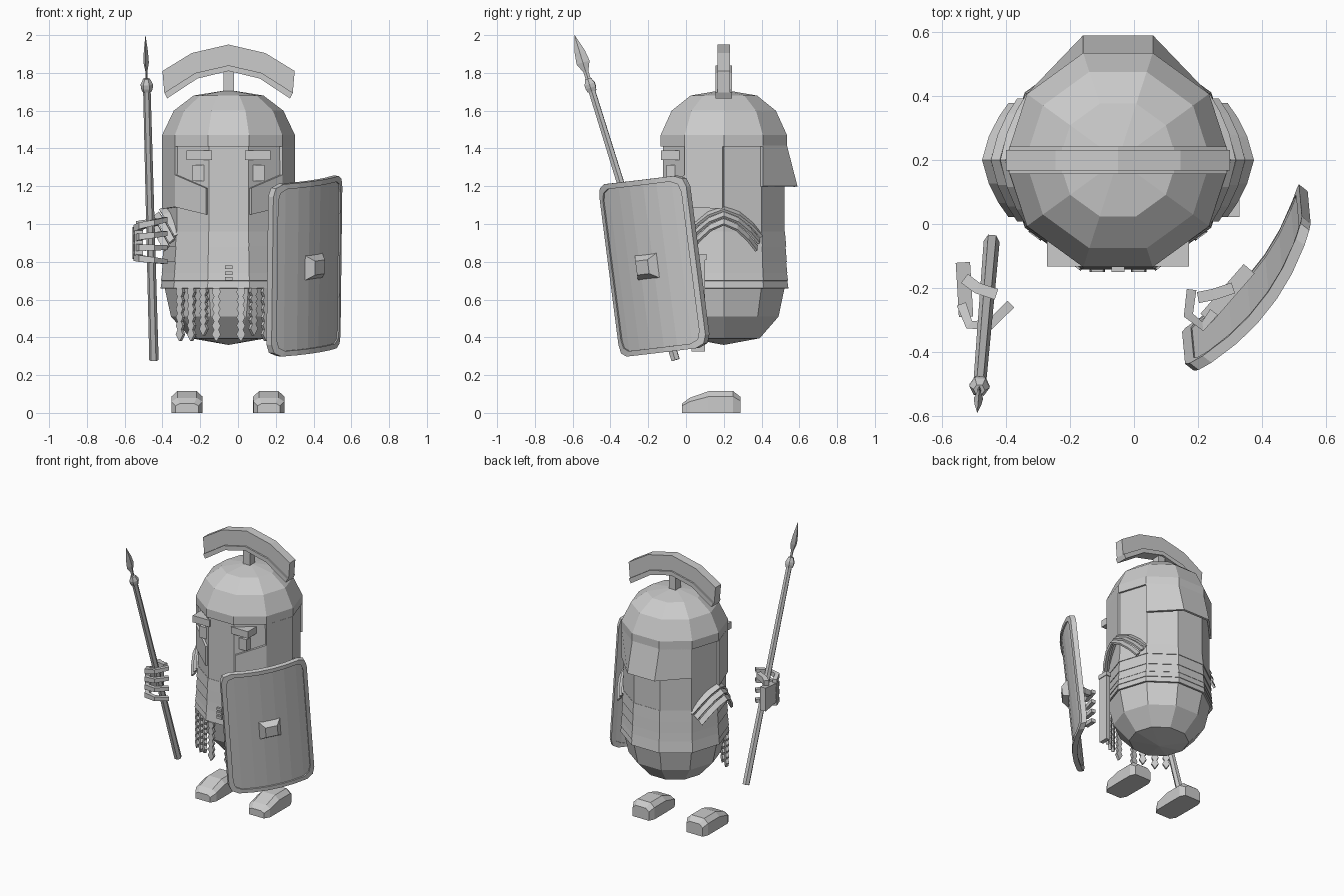
import bpy, math
from mathutils import Vector, Matrix

if "Cube" in bpy.data.objects:
    bpy.data.objects.remove(bpy.data.objects["Cube"])

CX, CY = -0.05, 0.2          # axis of the capsule body


def mesh(name, verts, faces, thick=0, offset=-1):
    me = bpy.data.meshes.new(name)
    me.from_pydata([tuple(v) for v in verts], [], faces)
    ob = bpy.data.objects.new(name, me)
    bpy.context.collection.objects.link(ob)
    bpy.context.view_layer.objects.active = ob
    ob.select_set(True)
    bpy.ops.object.mode_set(mode='EDIT')
    bpy.ops.mesh.select_all(action='SELECT')
    bpy.ops.mesh.normals_make_consistent(inside=False)
    bpy.ops.object.mode_set(mode='OBJECT')
    ob.select_set(False)
    if thick:
        m = ob.modifiers.new("thickness", 'SOLIDIFY')
        m.thickness, m.offset = thick, offset
    return ob


def lathe(name, profile, n=10, m=Matrix.Translation((CX, CY, 0)), sx=1, caps=True, thick=0):
    verts, faces = [], []
    for r, z in profile:
        for k in range(n):
            a = 2 * math.pi * k / n
            verts.append(m @ Vector((sx * r * math.cos(a), r * math.sin(a), z)))
    for i in range(len(profile) - 1):
        for k in range(n):
            j = (k + 1) % n
            faces.append((i*n + k, i*n + j, i*n + n + j, i*n + n + k))
    if caps:
        faces += [tuple(range(n)), tuple(range(len(verts) - n, len(verts)))]
    return mesh(name, verts, faces, thick)


def box(name, c, s, top=1.0, rot=None):
    v = []
    for z, k in ((-.5, 1), (.5, top)):
        for x, y in ((-.5, -.5), (.5, -.5), (.5, .5), (-.5, .5)):
            p = Vector((x * s[0] * k, y * s[1] * k, z * s[2]))
            v.append((rot @ p if rot else p) + Vector(c))
    return mesh(name, v, [(0, 3, 2, 1), (4, 5, 6, 7), (0, 1, 5, 4), (1, 2, 6, 5), (2, 3, 7, 6), (3, 0, 4, 7)])


def bridge(name, sections, closed=False):
    """Join equal-length cross-sections into a solid (or a closed ring)."""
    n, m = len(sections[0]), len(sections)
    faces = []
    for i in range(m if closed else m - 1):
        a, b = i * n, (i + 1) % m * n
        faces += [(a + k, a + (k+1) % n, b + (k+1) % n, b + k) for k in range(n)]
    if not closed:
        faces += [tuple(range(n)), tuple(range((m-1) * n, m * n))]
    return mesh(name, [p for s in sections for p in s], faces)


def around(deg, r, z):
    a = math.radians(deg)
    return Vector((CX + r * math.cos(a), CY + r * math.sin(a), z))


# Body capsule and helmet dome
lathe("body", [(.001, .36), (.2, .395), (.305, .51), (.338, .66), (.338, 1.45)])
lathe("helmet", [(.352, 1.41), (.352, 1.47), (.29, 1.6), (.185, 1.68), (.001, 1.71)])

# Flared neck guard
top = [around(a, .352, 1.415) for a in (36, 72, 108, 144)]
low = [around(36, .352, 1.2), Vector((CX + .109, .59, 1.2)), Vector((CX - .109, .59, 1.2)), around(144, .352, 1.2)]
mesh("neck_guard", top + low, [(i, i+1, i+5, i+4) for i in range(3)], .015)

# Cheek guards, brows and eyes on both sides
for side, s in (("left", -1), ("right", 1)):
    def ring(deg, z, s=s):
        p = around(deg, .352, z)
        return Vector((CX + s * (p.x - CX), p.y, z))
    a, b, c = -1, -36, -70
    mesh("cheek_guard_" + side,
         [ring(a, 1.41), ring(b, 1.41), ring(b, 1.09), ring(a, 1.08), ring(b, 1.26), ring(c, 1.19), ring(c, 1.05)],
         [(0, 1, 4, 2, 3), (4, 5, 6, 2)], .015)
    box("brow_" + side, (CX + s * .155, -.08, 1.365), (.135, .105, .05))
    box("eye_" + side, (CX + s * .15, -.065, 1.27), (.083, .075, .083))

# Crest with holder and post
def arch(name, outer, inner, w):
    secs = []
    for (x, z), (x2, z2) in zip(outer, inner):
        secs.append([(CX + x, CY - w, z), (CX + x, CY + w, z), (CX + x2, CY + w, z2), (CX + x2, CY - w, z2)])
    bridge(name, secs)

def sym(pts):
    return [(-x, z) for x, z in pts] + [(x, z) for x, z in reversed(pts[:-1])]

rim_top = sym([(.34, 1.695), (.175, 1.8), (0, 1.84)])
arch("crest", sym([(.35, 1.81), (.195, 1.905), (0, 1.95)]), rim_top, .032)
arch("crest_holder", rim_top, sym([(.325, 1.665), (.165, 1.77), (0, 1.81)]), .043)
box("crest_post", (CX, CY, 1.755), (.055, .06, .13))

# Overlapping armour bands and buckles
for i, (z0, z1, r) in enumerate([(.66, .70, .36), (.70, .74, .358), (.74, .80, .354), (.80, .88, .351), (.88, .95, .348)]):
    lathe(f"armour_band_{i}", [(r, z0), (r - .008, z1 + .01)], caps=False, thick=.012)
for z in (.71, .74, .77):
    box("belt_buckle", (CX, -.142, z), (.04, .015, .018))

# Beaded apron straps
for s in (-1, 1):
    for i, (d, end) in enumerate(((.065, .38), (.13, .41), (.195, .38), (.255, .38))):
        y = -.14 if d < .109 else -.14 + (d - .109) * .75
        rot = Matrix.Rotation(0 if d < .109 else s * .64, 3, 'Z')
        n = 5
        prof = [(.66, .018)]
        for k in range(n):
            z = .66 - (k + .5) * (.6 - end) / n
            prof += [(z, .023), (z - (.6 - end) / n / 2, .012)]
        prof += [(end + .035, .024), (end, .002)]
        secs = [[rot @ Vector((x, yy, 0)) + Vector((CX + s * d, y, z))
                 for x, yy in ((-w, -.01), (w, -.01), (w, .01), (-w, .01))] for z, w in prof]
        bridge("apron_strap", secs)

# Layered shoulder plates
half = [(-.2, .08, .14), (-.15, .05, .085), (-.08, .02, .03), (0, 0, 0)]
curve = half + [(-y, dx, dz) for y, dx, dz in reversed(half[:-1])]
edges = [(.33, 1.09), (.365, 1.06), (.393, 1.025), (.42, .985)]
for s in (-1, 1):
    for k in range(3):
        v = []
        for (ax, az), lift in ((edges[k], 0), (edges[k + 1], .012)):
            v += [(CX + s * (ax - dx), CY + y * (1 - .07 * k), az + lift - dz) for y, dx, dz in curve]
        mesh(f"shoulder_plate_{k}", v, [(i, i+1, i+8, i+7) for i in range(6)], .014, 0)

# Shoes
for side, x in (("left", -.27), ("right", .163)):
    secs = []
    for y, h, w in ((-.02, .05, .06), (.02, .08, .082), (.12, .115, .083), (.25, .115, .083), (.288, .085, .065)):
        secs.append([(x - w, y, 0), (x + w, y, 0), (x + w, y, h * .75), (x + w * .62, y, h), (x - w * .62, y, h), (x - w, y, h * .75)])
    bridge("shoe_" + side, secs)

# Spear
p0, p1 = Vector((-.445, -.055, .28)), Vector((-.49, -.59, 2.0))
d = p1 - p0
M = Matrix.Translation(p0) @ d.to_track_quat('Z', 'Y').to_matrix().to_4x4()
L = d.length
lathe("spear_shaft", [(.025, 0), (.02, 1.5)], 6, M)
lathe("spear_collar", [(.026, 1.49), (.032, 1.51), (.032, 1.53), (.018, 1.56)], 6, M)
lathe("spear_head", [(.013, 1.55), (.014, 1.60), (.036, 1.65), (.028, 1.71), (.001, L)], 4, M, .4)

# Shield: curved slab in its own frame, raised rim, square boss
U = Vector((.365, .46, .055)).normalized()
N = U.cross(Vector((0, -.13, .9))).normalized()
V = N.cross(U)
C = Vector((.365, -.178, .778))
us = [-.295, -.28, -.235, -.14, -.05, .05, .14, .235, .28, .295]
hs = [.395, .44, .46, .46, .46, .46, .46, .46, .44, .395]

def P(u, v, n):
    return C + U * u + V * v + N * (n + .06 * (1 - (u / .295) ** 2))

def outline(ku, kv, n):
    return [P(u * ku, h * kv, n) for u, h in zip(us, hs)] + \
           [P(u * ku, -h * kv, n) for u, h in reversed(list(zip(us, hs)))]

bridge("shield_rim", [outline(1, 1, 0), outline(.9, .94, 0), outline(.9, .94, -.035), outline(1, 1, -.035)], True)
bridge("shield_panel", [[P(u * .91, h * .945, -.01), P(u * .91, -h * .945, -.01),
                         P(u * .91, -h * .945, -.03), P(u * .91, h * .945, -.03)] for u, h in zip(us, hs)])
frame = Matrix((U, V, N)).transposed()
box("shield_boss", C + N * .065, (.15, .135, .045), .55, frame)

# Hands: palm ribbon, four curled fingers, thumb
def ribbon(name, path, z, h, w, dz=0):
    secs = []
    for i, p in enumerate(path):
        a, b = Vector(path[max(i - 1, 0)]), Vector(path[min(i + 1, len(path) - 1)])
        t = (b - a).normalized()
        nx, ny = -t.y * w / 2, t.x * w / 2
        zz, k = z + dz * i, h / 2 * (1 - .12 * i)
        secs.append([(p[0] + q * nx, p[1] + q * ny, zz + e * k) for q, e in ((-1, -1), (1, -1), (1, 1), (-1, 1))])
    bridge(name, secs)

def hand(side, palm, finger, thumb, z):
    ribbon("palm_" + side, palm, z, .17, .045)
    for k in range(4):
        ribbon("finger_" + side, finger, z - .075 + k * .05, .04, .03, .008 * (k - 1))
    ribbon("thumb_" + side, thumb, z + .09, .05, .035, .01)

hand("left", [(-.535, -.12), (-.53, -.2), (-.525, -.29)],
     [(-.54, -.25), (-.515, -.315), (-.45, -.315), (-.385, -.25)],
     [(-.53, -.17), (-.49, -.2), (-.43, -.22)], .9)
hand("right", [(.36, -.14), (.29, -.22), (.225, -.295)],
     [(.25, -.275), (.215, -.32), (.17, -.285), (.18, -.205)],
     [(.31, -.2), (.25, -.22), (.2, -.23)], .75)

# Scabbard at the hip
tilt = Matrix.Rotation(.0, 3, 'X')
box("scabbard", (.31, .065, .575), (.03, .07, .5), 1, tilt)
box("scabbard_throat", (.31, .065, .825), (.04, .085, .03))
